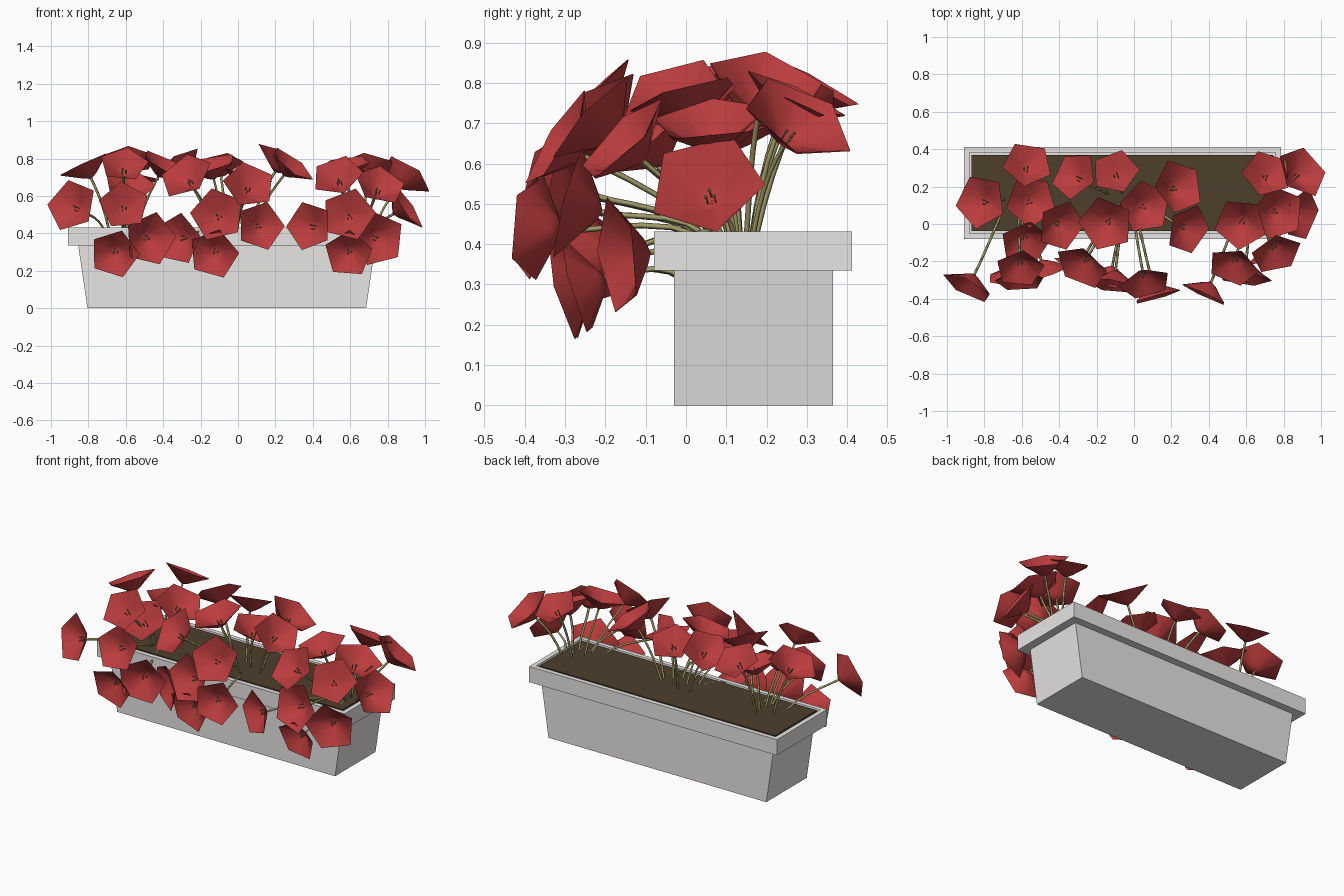
import bpy, bmesh, math, random
from mathutils import Vector, Matrix

if "Cube" in bpy.data.objects:
    bpy.data.objects.remove(bpy.data.objects["Cube"])

random.seed(4)


def material(name, rgb):
    m = bpy.data.materials.new(name)
    m.diffuse_color = (*rgb, 1)
    m.use_nodes = True
    m.node_tree.nodes["Principled BSDF"].inputs["Base Color"].default_value = m.diffuse_color
    return m


STONE = material("pale_grey_stone", (0.80, 0.79, 0.77))
SOIL = material("brown_soil", (0.075, 0.05, 0.024))
RED = material("red_petal", (0.50, 0.045, 0.047))
STEM = material("olive_stem", (0.36, 0.33, 0.14))


def finish(name, bm, mat, smooth=False):
    bmesh.ops.recalc_face_normals(bm, faces=bm.faces)
    for f in bm.faces:
        f.smooth = smooth
    me = bpy.data.meshes.new(name)
    bm.to_mesh(me)
    bm.free()
    me.materials.append(mat)
    ob = bpy.data.objects.new(name, me)
    bpy.context.collection.objects.link(ob)
    return ob


def box(bm, x0, x1, y0, y1, z0, z1):
    m = Matrix.Translation(((x0 + x1) / 2, (y0 + y1) / 2, (z0 + z1) / 2)) @ \
        Matrix.Diagonal((x1 - x0, y1 - y0, z1 - z0, 1))
    return bmesh.ops.create_cube(bm, size=1, matrix=m)["verts"]


# planter body, ends tapering towards the floor
bm = bmesh.new()
for v in box(bm, -0.855, 0.735, -0.03, 0.365, 0, 0.34):
    if v.co.z < 0.1:
        v.co.x += 0.05 if v.co.x < 0 else -0.05
finish("planter_body", bm, STONE)

# planter rim with an open top, and the soil filling it
bm = bmesh.new()
box(bm, -0.91, 0.785, -0.08, 0.412, 0.335, 0.432)
bm.normal_update()
top = max(bm.faces, key=lambda f: f.calc_center_median().z)
bmesh.ops.inset_region(bm, faces=[top], thickness=0.042)
bmesh.ops.delete(bm, geom=[top], context='FACES_ONLY')
finish("planter_rim", bm, STONE)
bm = bmesh.new()
box(bm, -0.868, 0.743, -0.038, 0.37, 0.40, 0.431)
finish("soil", bm, SOIL)


def flower(i, c, n, r):
    """Five-sided trumpet flower: rim centre c, facing n; returns its base."""
    rot = n.to_track_quat('Z', 'Y').to_matrix().to_4x4()
    place = Matrix.Translation(c) @ rot @ Matrix.Rotation(random.uniform(-0.4, 0.4), 4, 'Z')
    bm = bmesh.new()
    rim, throat = [], []
    for k in range(10):
        a = math.pi / 2 + k * math.pi / 5
        d = Vector((math.cos(a), math.sin(a), 0)) * r
        rim.append(bm.verts.new(d * (math.cos(math.pi / 5) if k % 2 else 1)))
        throat.append(bm.verts.new(d * 0.26 - Vector((0, 0, 0.45 * r))))
    tip = bm.verts.new((0, 0, -0.58 * r))
    for k in range(10):
        j = (k + 1) % 10
        bm.faces.new((rim[k], rim[j], throat[j], throat[k]))
        bm.faces.new((throat[k], throat[j], tip))
    bm.transform(place)
    mod = finish(f"flower_{i}", bm, RED, True).modifiers.new("thickness", 'SOLIDIFY')
    mod.thickness = 0.002
    mod.offset = 0
    mod.use_rim = False
    # stamens
    bm = bmesh.new()
    for k in range(3):
        m = Matrix.Rotation(k * math.tau / 3, 4, 'Z') @ Matrix.Translation((0.012, 0, -0.32 * r))
        bmesh.ops.create_icosphere(bm, subdivisions=1, radius=0.005, matrix=m)
        bmesh.ops.create_cone(bm, segments=4, radius1=0.002, radius2=0.002, depth=0.03,
                              matrix=m @ Matrix.Translation((0, 0, -0.015)))
    bm.transform(place)
    finish(f"stamens_{i}", bm, STEM)
    return c - n * 0.55 * r


def stem(i, root, end, n):
    cu = bpy.data.curves.new(f"stem_{i}", 'CURVE')
    cu.dimensions = '3D'
    cu.bevel_depth = 0.007
    cu.bevel_resolution = 0
    cu.resolution_u = 5
    cu.materials.append(STEM)
    s = cu.splines.new('BEZIER')
    s.bezier_points.add(1)
    a, b = s.bezier_points
    up = Vector((0, 0, 0.05))
    a.co, b.co = root, end
    a.handle_left, a.handle_right = root - up, root + (end - root) * 0.3 + up
    b.handle_left, b.handle_right = end - n * 0.09, end + n * 0.05
    bpy.context.collection.objects.link(bpy.data.objects.new(f"stem_{i}", cu))


# flowers in tiers: height of the tier, then plan positions
TIERS = {
    0.29: [(-.66, -.30), (-.13, -.30), (.59, -.27)],
    0.37: [(.75, -.17), (-.47, -.27), (-.32, -.25)],
    0.44: [(.12, -.39), (.38, -.38)],
    0.50: [(-.11, -.33), (.59, -.29)],
    0.55: [(-.61, -.31), (-.89, -.34), (.90, .05)],
    0.66: [(.06, -.32), (.76, -.16), (-.58, -.10)],
    0.71: [(-.28, -.23), (.53, -.23), (.90, .28), (.77, .06), (-.55, .12), (.06, .09)],
    0.77: [(-.61, -.24), (-.82, .12), (-.10, .28), (.71, .27), (-.39, -.01), (-.15, 0),
           (.29, -.03), (.57, 0), (-.32, .26)],
    0.80: [(-.57, .32), (.24, .20)],
}
HUBS = (-0.62, -0.04, 0.64)   # three plants in the soil
i = 0
for z, places in TIERS.items():
    for x, y in places:
        i += 1
        hub = min(HUBS, key=lambda h: abs(h - x))
        # every flower faces away from the heart of its plant
        c = Vector((x, y, z))
        n = c - Vector((hub, 0.1, 0.40))
        n.x *= 0.85
        n.normalize()
        base = flower(i, c, n, random.uniform(0.13, 0.152))
        root = Vector((hub + 0.35 * (x - hub), 0.11 + 0.2 * y, 0.42))
        if z < 0.34:   # low trailing stems leave through the front wall
            root.y, root.z = 0, 0.31
        stem(i, root, base, n)
